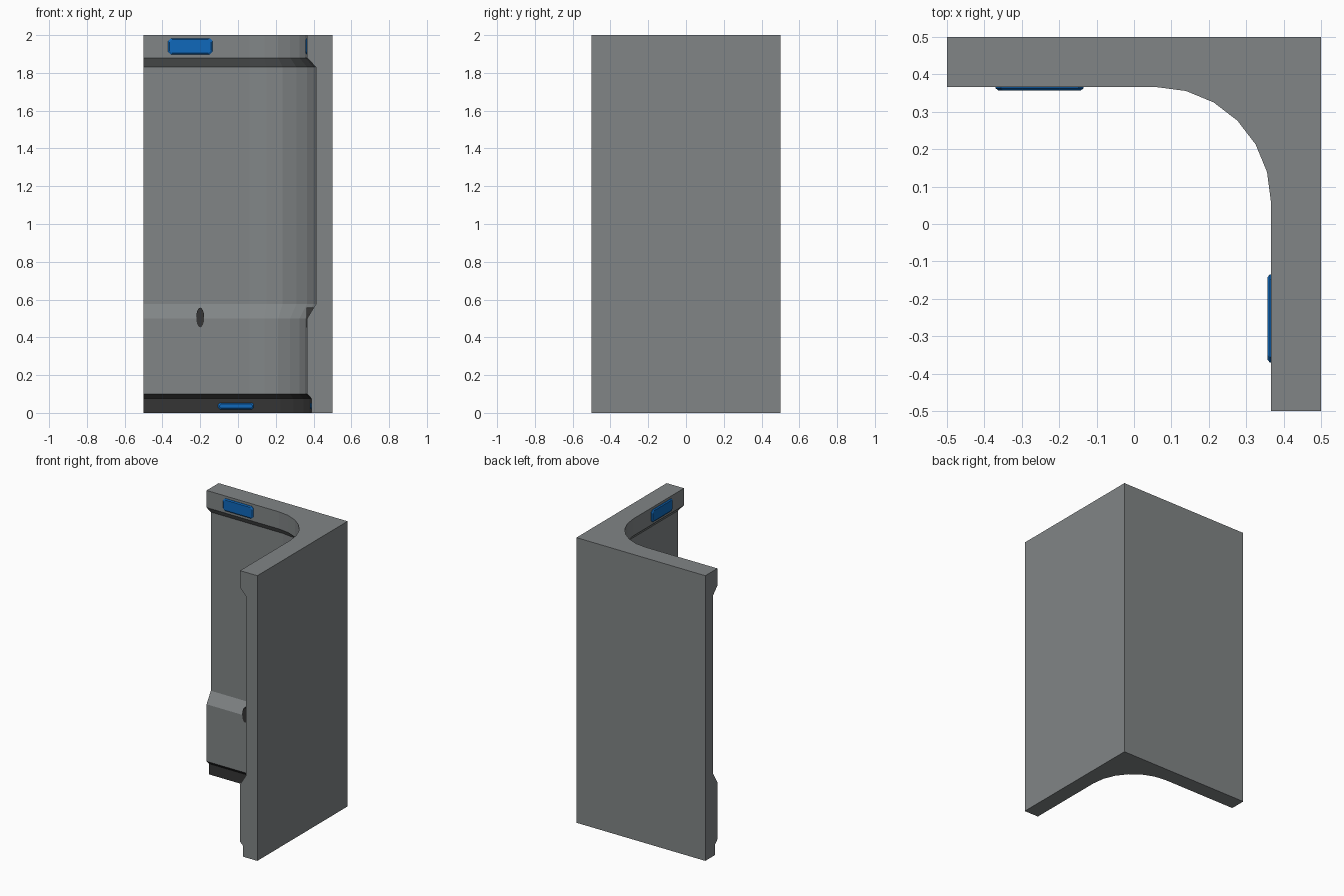
import bpy, bmesh, math
from mathutils import Matrix

if "Cube" in bpy.data.objects:
    bpy.data.objects.remove(bpy.data.objects["Cube"])

def material(name, rgb):
    m = bpy.data.materials.new(name)
    m.diffuse_color = (*rgb, 1)
    m.use_nodes = True
    m.node_tree.nodes["Principled BSDF"].inputs["Base Color"].default_value = m.diffuse_color
    return m

grey = material("wall grey", (0.22, 0.235, 0.24))
dark = material("skirting dark grey", (0.035, 0.035, 0.035))
blue = material("light panel blue", (0.005, 0.14, 0.50))

def finish(bm, name, mats):
    bmesh.ops.recalc_face_normals(bm, faces=bm.faces)
    me = bpy.data.meshes.new(name)
    bm.to_mesh(me)
    bm.free()
    for m in mats:
        me.materials.append(m)
    ob = bpy.data.objects.new(name, me)
    bpy.context.collection.objects.link(ob)
    return ob

def loft(bm, rings):
    rings = [[bm.verts.new(p) for p in r] for r in rings]
    n = len(rings[0])
    for a, b in zip(rings, rings[1:]):
        for i in range(n):
            j = (i + 1) % n
            bm.faces.new((a[i], a[j], b[j], b[i]))
    bm.faces.new(rings[0][::-1])
    bm.faces.new(rings[-1])

# Corner wall: square outside, rounded inside corner, stepped inner profile
CENTRE = 0.06
def wall_ring(z, p):
    r = p - CENTRE
    inner = [(-0.5, p, z)]
    for i in range(7):
        a = math.radians(90 - 15 * i)
        inner.append((CENTRE + r * math.cos(a), CENTRE + r * math.sin(a), z))
    return inner + [(p, -0.5, z), (0.5, -0.5, z), (0.5, 0.5, z), (-0.5, 0.5, z)]

profile = [(0, 0.39), (0.075, 0.39), (0.1, 0.366), (0.5, 0.366),
           (0.577, 0.413), (1.83, 0.413), (1.88, 0.366), (2, 0.366)]
bm = bmesh.new()
loft(bm, [wall_ring(z, p) for z, p in profile])
bm.normal_update()
# Dark skirting: inner faces below the step
for f in bm.faces:
    c = f.calc_center_median()
    inside = all(v.co.x < 0.42 and v.co.y < 0.42 for v in f.verts)
    if inside and 0.001 < c.z < 0.1:
        f.material_index = 1
finish(bm, "corner_wall", [grey, dark])

# Swaps x and y, placing a back wall part on the right wall
SWAP = Matrix(((0, 1, 0, 0), (1, 0, 0, 0), (0, 0, 1, 0), (0, 0, 0, 1)))

def on_both_walls(name, rings, mat):
    for side in ("back", "right"):
        bm = bmesh.new()
        loft(bm, rings)
        if side == "right":
            bmesh.ops.transform(bm, matrix=SWAP, verts=bm.verts)
        finish(bm, f"{name}_{side}", [mat])

def panel_ring(x0, x1, z0, z1, y, cut, inset):
    x0, x1, z0, z1 = x0 + inset, x1 - inset, z0 + inset, z1 - inset
    return [(x0 + cut, y, z0), (x1 - cut, y, z0), (x1, y, z0 + cut), (x1, y, z1 - cut),
            (x1 - cut, y, z1), (x0 + cut, y, z1), (x0, y, z1 - cut), (x0, y, z0 + cut)]

def panel(name, x0, x1, z0, z1, face, cut, edge):
    on_both_walls(name, [panel_ring(x0, x1, z0, z1, face + 0.01, cut, 0),
                         panel_ring(x0, x1, z0, z1, face - 0.003, cut, 0),
                         panel_ring(x0, x1, z0, z1, face - 0.009, cut, edge)], blue)

# Blue light panels at the top and in the skirting
panel("upper_light", -0.37, -0.135, 1.897, 1.983, 0.366, 0.014, 0.007)
panel("skirting_light", -0.105, 0.083, 0.019, 0.053, 0.39, 0.009, 0.006)

# Dark oval port at the ledge
def oval(y):
    return [(-0.2 + 0.021 * math.cos(math.tau * i / 16), y,
             0.505 + 0.052 * math.sin(math.tau * i / 16)) for i in range(16)]
on_both_walls("oval_port", [oval(0.41), oval(0.362)], dark)
